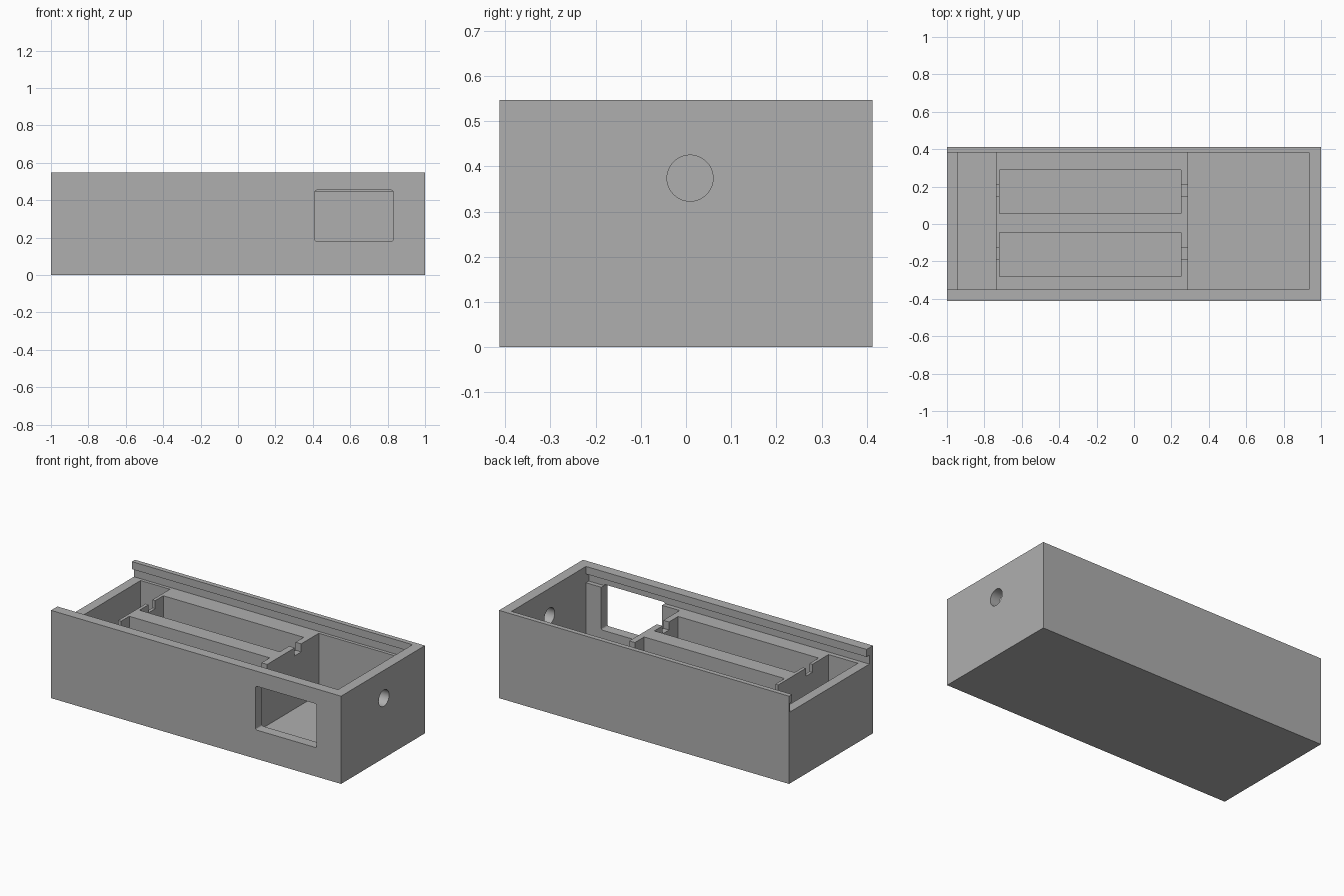
import bpy
import bmesh
from math import pi
from mathutils import Matrix, Vector

old = bpy.data.objects.get("Cube")
if old:
    bpy.data.objects.remove(old, do_unlink=True)

grey = bpy.data.materials.new("plain_grey")
grey.use_nodes = True
grey.diffuse_color = (0.43, 0.43, 0.43, 1)
grey.node_tree.nodes["Principled BSDF"].inputs["Base Color"].default_value = grey.diffuse_color

# Main levels and inner faces
FLOOR, LEDGE, LIP, TOP = 0.065, 0.445, 0.50, 0.547
FRONT, BACK, LEFT_END = -0.35, 0.383, 0.935


def add_object(name, bm):
    mesh = bpy.data.meshes.new(name)
    bm.to_mesh(mesh)
    bm.free()
    mesh.materials.append(grey)
    obj = bpy.data.objects.new(name, mesh)
    bpy.context.collection.objects.link(obj)
    return obj


def box(name, x, y, z, round_y=0):
    bm = bmesh.new()
    bmesh.ops.create_cube(bm, size=1)
    size = Vector((x[1] - x[0], y[1] - y[0], z[1] - z[0]))
    mid = Vector((sum(x), sum(y), sum(z))) / 2
    for v in bm.verts:
        v.co = mid + Vector(a * b for a, b in zip(v.co, size))
    if round_y:
        edges = [e for e in bm.edges
                 if abs(e.verts[0].co.y - e.verts[1].co.y) > size.y / 2]
        bmesh.ops.bevel(bm, geom=edges, offset=round_y, segments=3,
                        profile=0.5, affect='EDGES')
    return add_object(name, bm)


def cut(target, cutter):
    cutter.hide_render = True
    mod = target.modifiers.new("cut", 'BOOLEAN')
    mod.operation = 'DIFFERENCE'
    mod.solver = 'EXACT'
    mod.object = cutter
    graph = bpy.context.evaluated_depsgraph_get()
    mesh = bpy.data.meshes.new_from_object(target.evaluated_get(graph))
    target.modifiers.clear()
    target.data = mesh
    bpy.data.objects.remove(cutter, do_unlink=True)


# Solid enclosure block
case = box("enclosure", (-1, 1), (-0.413, 0.413), (0, TOP))

# Lid channel with undercut grooves, open at one end
cut(case, box("lid_groove", (-1.1, LEFT_END), (FRONT - 0.028, BACK + 0.02), (LEDGE, LIP)))
cut(case, box("lid_opening", (-1.1, LEFT_END), (FRONT, BACK), (0.47, 0.7)))

# End bays on either side of the battery block
for x in ((-0.94, -0.738), (0.289, LEFT_END)):
    cut(case, box("end_bay", x, (FRONT, BACK), (FLOOR, 0.46)))

# Two pockets, each with a wire notch at both ends
for y0, notch in ((-0.28, -0.19), (0.055, 0.146)):
    cut(case, box("pocket", (-0.718, 0.25), (y0, y0 + 0.235), (FLOOR, 0.46)))
    for x in ((-0.76, -0.70), (0.23, 0.31)):
        cut(case, box("notch", x, (notch, notch + 0.064), (LEDGE - 0.05, 0.46)))

# Window through the front wall
cut(case, box("window", (0.41, 0.83), (-0.6, -0.30), (0.18, 0.453), 0.01))

# Round cable hole through the end wall
bm = bmesh.new()
bmesh.ops.create_cone(bm, cap_ends=True, segments=48, radius1=0.051, radius2=0.051, depth=0.3,
                      matrix=Matrix.Translation((1, 0.009, 0.374)) @ Matrix.Rotation(pi / 2, 4, 'Y'))
cut(case, add_object("cable_hole", bm))

bpy.ops.object.select_all(action='DESELECT')
case.select_set(True)
bpy.context.view_layer.objects.active = case
bpy.ops.object.shade_smooth_by_angle(angle=pi / 6)
